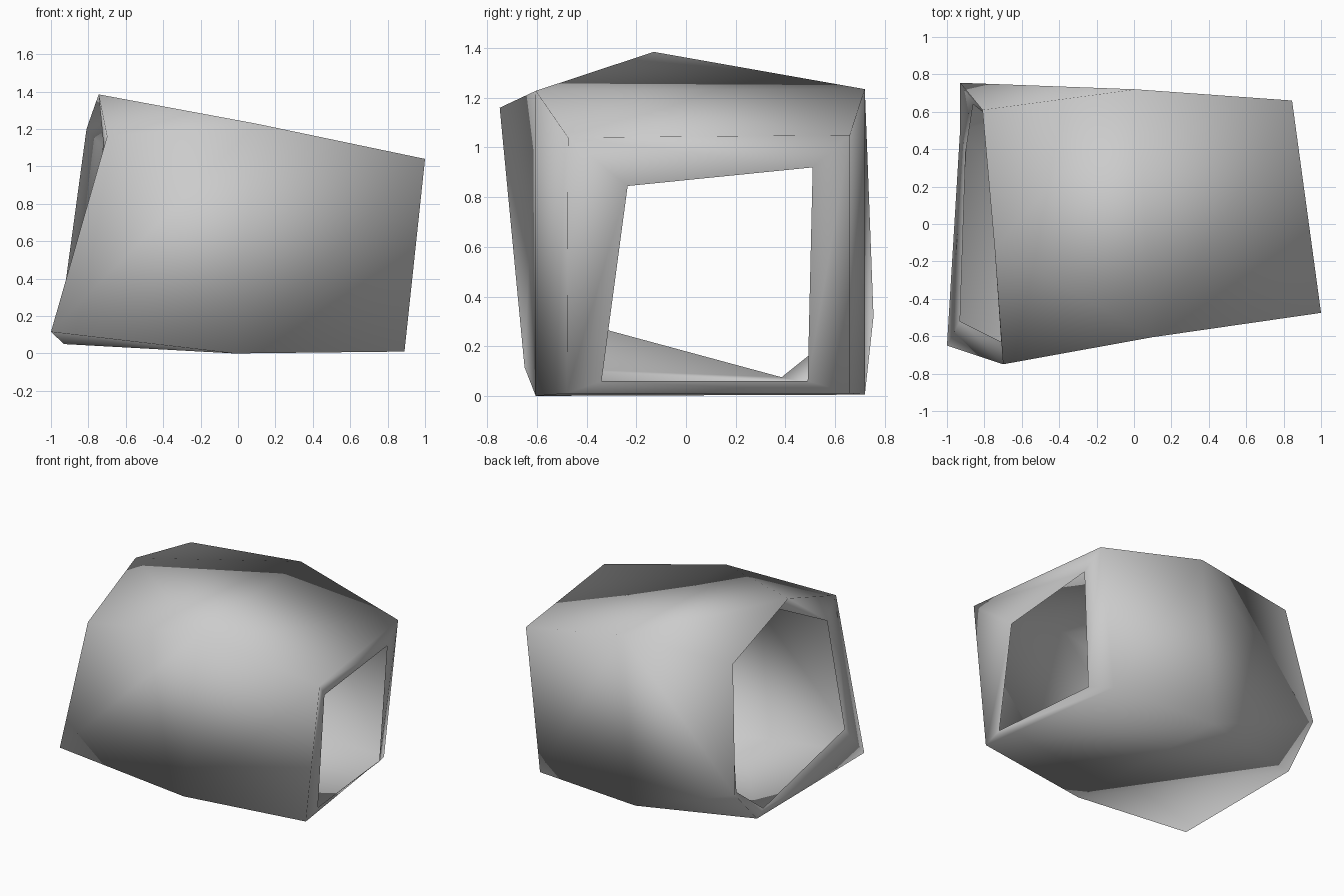
import bpy
import bmesh
from mathutils import Vector

default_cube = bpy.data.objects.get("Cube")
if default_cube:
    bpy.data.objects.remove(default_cube, do_unlink=True)


def make_material(name, colour):
    material = bpy.data.materials.new(name)
    material.use_nodes = True
    material.diffuse_color = colour
    shader = material.node_tree.nodes["Principled BSDF"]
    shader.inputs["Base Color"].default_value = colour
    return material


def four_corner_ring(bm, corners):
    """Ring whose first and third corners each feed two points of the six-sided end."""
    front_top, back_top, back_bottom, front_bottom = [
        bm.verts.new(Vector(corner)) for corner in corners]
    return [front_top, front_top, back_top, back_bottom, back_bottom, front_bottom]


def six_corner_ring(bm, corners):
    return [bm.verts.new(Vector(corner)) for corner in corners]


def bridge(bm, ring_a, ring_b):
    """Join two rings, skipping repeated corners and collapsed faces."""
    for index, start in enumerate(ring_a):
        following = (index + 1) % len(ring_a)
        loop = [start, ring_a[following], ring_b[following], ring_b[index]]
        unique = list(dict.fromkeys(loop))
        if len(unique) > 2:
            bm.faces.new(unique)


bm = bmesh.new()

# Outer skin: six-sided mouth, four-sided waist, four-sided mouth
wide_mouth = six_corner_ring(bm, [
    (-.7, -.75, 1.16), (-.745, -.13, 1.385), (-.81, .61, 1.2),
    (-.93, .755, .32), (-.93, .5, .05), (-1, -.65, .115)])
waist = four_corner_ring(bm, [
    (.1, -.605, 1.228), (.01, .72, 1.235), (-.09, .72, .005), (-.02, -.605, 0)])
narrow_mouth = four_corner_ring(bm, [
    (1, -.475, 1.04), (.845, .66, 1.05), (.73, .66, .01), (.89, -.48, .01)])

# Rims turned in around each opening
wide_opening = six_corner_ring(bm, [
    (-.71, -.63, 1.02), (-.58, -.15, 1.27), (-.72, .53, 1.1),
    (-.86, .64, .28), (-.9, .385, .075), (-.93, -.52, .32)])
narrow_opening = four_corner_ring(bm, [
    (.87, -.235, .845), (.86, .51, .92), (.81, .49, .06), (.89, -.34, .06)])

# Skin and rims run from one opening to the other
rings = [wide_opening, wide_mouth, waist, narrow_mouth, narrow_opening]
for ring, next_ring in zip(rings, rings[1:]):
    bridge(bm, ring, next_ring)

# Fold the bulging top and back panels outward along their diagonals
for middle in (1, 3):
    bmesh.ops.connect_verts(bm, verts=[wide_mouth[middle], waist[2]])

bmesh.ops.recalc_face_normals(bm, faces=bm.faces)
for face in bm.faces:
    face.smooth = True

mesh = bpy.data.meshes.new("hollow_block")
bm.to_mesh(mesh)
bm.free()
mesh.materials.append(make_material("plain grey", (.6, .6, .6, 1)))
hollow_block = bpy.data.objects.new("hollow_block", mesh)
bpy.context.collection.objects.link(hollow_block)
